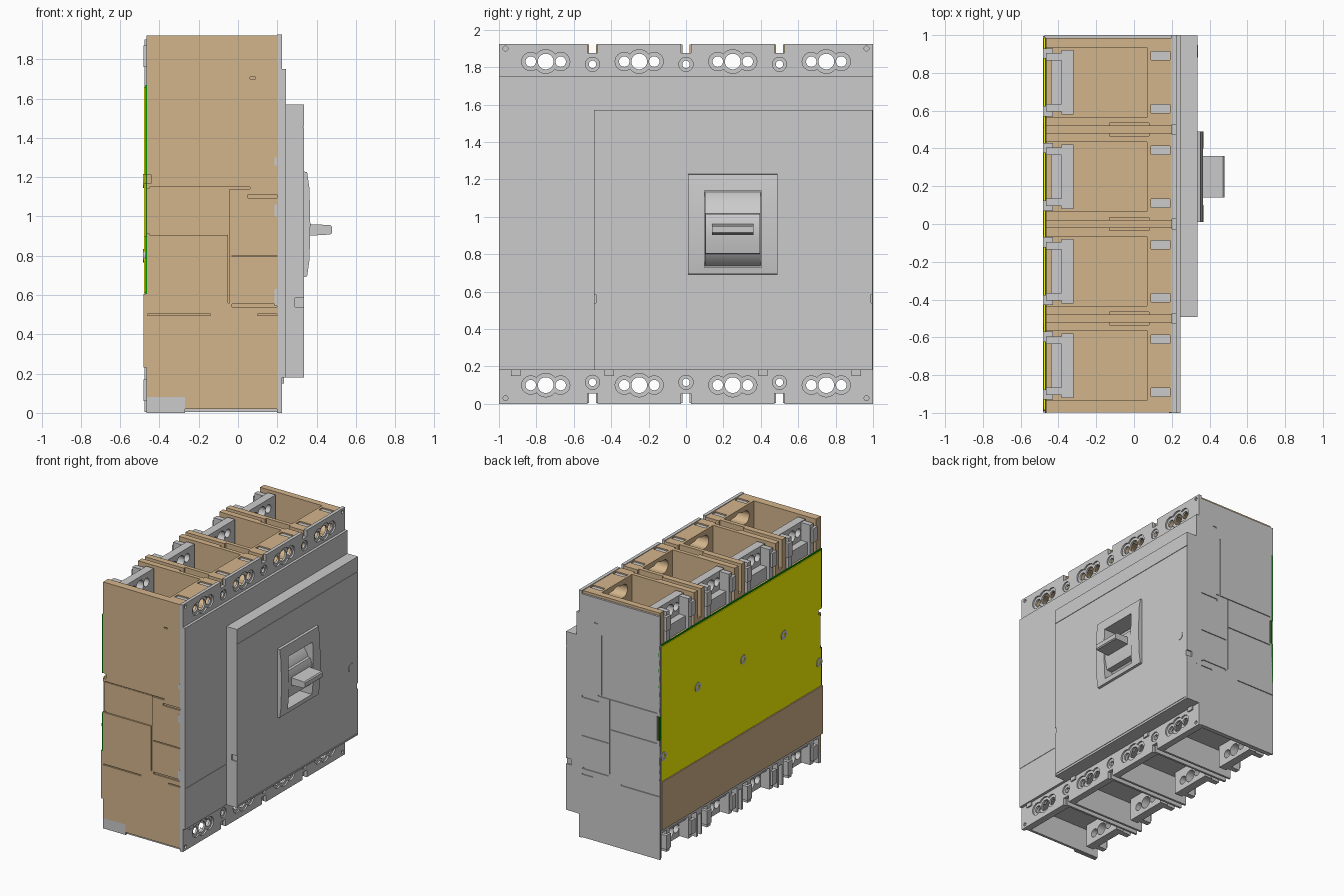
import bpy, bmesh
from math import sin, cos, pi
from mathutils import Matrix

if "Cube" in bpy.data.objects:
    bpy.data.objects.remove(bpy.data.objects["Cube"])


def material(name, rgb):
    m = bpy.data.materials.new(name)
    m.diffuse_color = (*rgb, 1)
    m.use_nodes = True
    m.node_tree.nodes["Principled BSDF"].inputs["Base Color"].default_value = m.diffuse_color
    return m


TAN = material("tan_plastic", (0.65, 0.46, 0.26))
YELLOW = material("yellow_plate", (1.0, 1.0, 0.0))
GREEN = material("green_sheet", (0.0, 0.3, 0.0))


def build(name, boxes=(), rods=(), prisms=(), mat=None, smooth=True):
    """boxes: x0,x1,y0,y1,z0,z1 | rods along x: x0,x1,y,z,r | prisms along y: (x,z) outline,y0,y1"""
    bm = bmesh.new()
    for x0, x1, y0, y1, z0, z1 in boxes:
        mtx = Matrix.Translation(((x0 + x1) / 2, (y0 + y1) / 2, (z0 + z1) / 2)) \
            @ Matrix.Diagonal((x1 - x0, y1 - y0, z1 - z0, 1))
        bmesh.ops.create_cube(bm, size=1, matrix=mtx)
    for x0, x1, y, z, r in rods:
        mtx = Matrix.Translation(((x0 + x1) / 2, y, z)) @ Matrix.Rotation(pi / 2, 4, 'Y')
        bmesh.ops.create_cone(bm, cap_ends=True, segments=24, radius1=r, radius2=r,
                              depth=x1 - x0, matrix=mtx)
    for outline, y0, y1 in prisms:
        face = bm.faces.new([bm.verts.new((x, y0, z)) for x, z in outline])
        ext = bmesh.ops.extrude_face_region(bm, geom=[face])
        vs = [v for v in ext["geom"] if isinstance(v, bmesh.types.BMVert)]
        bmesh.ops.translate(bm, verts=vs, vec=(0, y1 - y0, 0))
    bmesh.ops.recalc_face_normals(bm, faces=bm.faces)
    me = bpy.data.meshes.new(name)
    bm.to_mesh(me)
    bm.free()
    ob = bpy.data.objects.new(name, me)
    bpy.context.collection.objects.link(ob)
    if mat:
        me.materials.append(mat)
    if smooth and (rods or prisms):
        shade(ob)
    return ob


def shade(ob):
    bpy.ops.object.select_all(action='DESELECT')
    ob.select_set(True)
    bpy.context.view_layer.objects.active = ob
    bpy.ops.object.shade_smooth_by_angle(angle=0.5)


def cut(ob, boxes=(), rods=()):
    cutter = build("cutter", boxes, rods, smooth=False)
    cutter.hide_render = True
    mod = ob.modifiers.new("cut", 'BOOLEAN')
    mod.operation, mod.solver, mod.use_self, mod.object = 'DIFFERENCE', 'EXACT', True, cutter
    bpy.context.view_layer.objects.active = ob
    bpy.ops.object.modifier_apply(modifier=mod.name)
    bpy.data.objects.remove(cutter)
    if rods:
        shade(ob)


POLES = (-0.75, -0.25, 0.25, 0.75)
GAPS = (-0.5, 0.0, 0.5)
HOLES = ((-0.08, 0.028), (0, 0.042), (0.08, 0.028))

# Seam grooves and notches shared by both side walls: x0, x1, z0, z1
SEAMS = [(-0.45, 0.06, 1.140, 1.150), (-0.45, -0.05, 0.905, 0.915), (-0.05, -0.042, 0.56, 1.14),
         (0.05, 0.20, 1.095, 1.112), (-0.03, 0.20, 0.54, 0.555), (-0.03, 0.20, 0.795, 0.802),
         (-0.47, -0.14, 0.495, 0.503), (0.10, 0.20, 0.495, 0.503), (0.06, 0.09, 1.70, 1.71)]

# Main tan housing with open terminal bays on top
body = build("main_body", [(-0.465, 0.20, -0.997, 0.985, 0.23, 1.92)], mat=TAN)
boxes, rods = [], []
for y in POLES:
    boxes.append((-0.6, 0.07, y - 0.185, y + 0.185, 1.66, 2))
    boxes += [(0.09, 0.19, y + s - 0.022, y + s + 0.022, 1.885, 2) for s in (-0.14, 0.14)]
    boxes.append((0.05, 0.3, y - 0.08, y + 0.08, 1.78, 1.88))
    rods += [(0.05, 0.3, y + d, 1.83, r + 0.022) for d, r in HOLES]
for y in GAPS:
    boxes += [(-0.6, 0.3, y - 0.018, y + 0.018, 1.70, 2), (-0.13, 0.08, y - 0.035, y + 0.035, 1.75, 2)]
boxes += [(a, b, -1.1, -0.985, c, d) for a, b, c, d in SEAMS]
boxes += [(-0.6, -0.05, -1.1, -0.989, 0.912, 1.143), (-0.6, -0.44, -1.1, -0.96, 1.17, 1.21)]
cut(body, boxes, rods)
build("top_slot_inserts", [(0.09, 0.19, y + s - 0.022, y + s + 0.022, 1.87, 1.91)
                           for y in POLES for s in (-0.14, 0.14)])

# Raised tan band across the back and lower side skin
build("back_band", [(-0.482, -0.46, -0.997, 0.985, 0.23, 0.605)], mat=TAN)
build("lower_side_skin", [(-0.27, 0.20, -0.997, -0.98, 0.02, 0.23),
                          (-0.465, -0.27, -0.997, -0.98, 0.08, 0.23)], mat=TAN)

# Grey lower housing with bays opening downward
lower = build("lower_body", [(-0.465, 0.20, -0.985, 0.99, 0.005, 0.23)])
boxes = [(-0.6, 0.165, y - 0.215, y + 0.215, -0.1, 0.20) for y in POLES]
boxes += [(-0.6, 0.3, y - 0.018, y + 0.018, -0.1, 0.17) for y in GAPS]
rods = [(0.1, 0.3, y + d, 0.10, r + 0.022) for y in POLES for d, r in HOLES]
cut(lower, boxes, rods)
build("lower_corner_foot", [(-0.465, -0.27, -0.997, -0.98, 0.0, 0.08)])

# Grey side wall on the far side
wall = build("side_wall", [(-0.475, 0.20, 0.985, 1.0, 0.005, 1.90)])
cut(wall, [(a, b, 0.993, 1.1, c, d) for a, b, c, d in SEAMS]
    + [(0.02, 0.03, 0.993, 1.1, 1.15, 1.62), (-0.6, -0.45, 0.9, 1.1, 0.93, 1.12)])

# Side latches near the front edge
build("side_latches", [(0.185, 0.235, s * 0.993 - 0.007, s * 0.993 + 0.007, z0, z1)
                       for s in (-1, 1) for z0, z1 in ((1.0, 1.06), (0.545, 0.63), (1.26, 1.30))])

# Back insulation sheet, plate and screws
sheet = build("back_sheet", [(-0.472, -0.464, -1.0, 1.0, 0.605, 1.67)], mat=GREEN)
plate = build("back_plate", [(-0.479, -0.472, -0.985, 0.985, 0.61, 1.66)], mat=YELLOW)
for ob in (sheet, plate):
    cut(ob, [(-0.6, -0.4, -1.1, -0.95, 1.17, 1.21), (-0.6, -0.4, -1.1, -0.97, 0.90, 1.18)])
SCREWS = ((0.54, 1.18), (-0.02, 1.18), (-0.52, 1.18), (0.96, 0.80), (-0.955, 0.80))
screws = build("back_screws", rods=[(-0.483, -0.46, y, z, 0.035) for y, z in SCREWS])
cut(screws, rods=[(-0.5, -0.477, y, z, 0.016) for y, z in SCREWS])


# Terminal lugs, top row and bottom row
def terminals(name, flip):
    def span(a, b):
        return (1.93 - b, 1.93 - a) if flip else (a, b)
    hole_z = 0.10 if flip else 1.83
    lugs = build(name + "_lugs", [(-0.385, -0.32, y - 0.17, y + 0.17, *span(1.65, 1.905)) for y in POLES])
    cut(lugs, rods=[(-0.6, -0.2, y + d, hole_z, r + 0.004) for y in POLES for d, r in HOLES])
    posts = []
    for y in POLES:
        for s in (-1, 1):
            a, b = sorted((y + s * 0.115, y + s * 0.155))
            posts.append((-0.465, -0.38, a, b, *span(1.66, 1.90)))
            a, b = sorted((y + s * 0.125, y + s * 0.18))
            posts.append((-0.482, -0.43, a, b, *span(1.76, 1.87)))
        posts.append((-0.44, -0.38, y - 0.12, y + 0.12, *span(1.66, 1.76)))
    build(name + "_clamp_posts", posts)


terminals("top_terminal", False)
terminals("bottom_terminal", True)

# Front flange with access holes, mounting holes and edge notches
flange = build("front_flange", [(0.198, 0.224, -1, 1, 0.0, 1.925)])
boxes, through, recess = [], [], []
for z, zm, zc, n0, n1 in ((1.83, 1.815, 1.90, 1.875, 2), (0.10, 0.115, 0.03, -0.1, 0.055)):
    for y in POLES:
        through += [(0.1, 0.3, y + d, z, r) for d, r in HOLES]
        recess += [(0.212, 0.3, y + d, z, r + 0.021) for d, r in HOLES]
    for y in GAPS:
        through.append((0.1, 0.3, y, zm, 0.02))
        recess.append((0.214, 0.3, y, zm, 0.038))
        boxes.append((0.1, 0.3, y - 0.027, y + 0.027, n0, n1))
    recess += [(0.212, 0.3, y, zc, 0.013) for y in (-0.965, 0.965)]
cut(flange, boxes, through)
cut(flange, [], recess)
build("lower_tabs", [(0.22, 0.235, y - 0.025, y + 0.025, 0.15, 0.182) for y in (-0.91, -0.41, 0.41, 0.91)])

# Stepped front cover and raised panel
cover = build("front_cover", [(0.22, 0.245, -1, 1, 0.18, 1.75)])
cut(cover, [(0.242, 0.3, -1.1, 1.1, 0.497, 0.502), (0.23, 0.3, 0.1, 0.4, 0.73, 1.14)])
panel = build("front_panel", [(0.24, 0.335, -0.492, 0.998, 0.18, 1.57)])
cut(panel, [(0.2, 0.4, 0.10, 0.40, 0.73, 1.14), (0.331, 0.4, -0.6, 1.1, 1.453, 1.459),
            (0.331, 0.4, -0.48, 0.98, 0.192, 0.20), (0.331, 0.4, 0.972, 0.977, 0.20, 0.49),
            (0.29, 0.4, -0.6, -0.482, 0.54, 0.585), (0.29, 0.4, 0.988, 1.1, 0.54, 0.585)])
build("test_button", rods=[(0.32, 0.338, 0.915, 0.735, 0.033)])

# Bezel around the handle, gently domed
bezel = build("handle_bezel", prisms=[([(0.33, 0.69), (0.352, 0.695), (0.364, 0.78), (0.368, 0.96),
                                        (0.364, 1.14), (0.352, 1.225), (0.33, 1.23)], 0.01, 0.49)])
cut(bezel, [(0.2, 0.5, 0.10, 0.40, 0.73, 1.14)])

# Curved drum in the opening and the toggle handle
arc = [(0.105 + 0.235 * cos(a), 0.935 + 0.235 * sin(a)) for a in [(-60 + 6 * i) * pi / 180 for i in range(21)]]
build("handle_drum", prisms=[([(0.2, 0.74)] + arc + [(0.2, 1.13)], 0.101, 0.399)])
build("handle_base", prisms=[([(0.30, 0.80), (0.345, 0.805), (0.362, 0.89), (0.362, 0.97),
                               (0.345, 1.015), (0.30, 1.02)], 0.105, 0.395)])
handle = build("toggle_handle", prisms=[([(0.33, 0.90), (0.47, 0.908), (0.478, 0.915), (0.478, 0.948),
                                          (0.47, 0.956), (0.33, 0.962)], 0.14, 0.36)])
